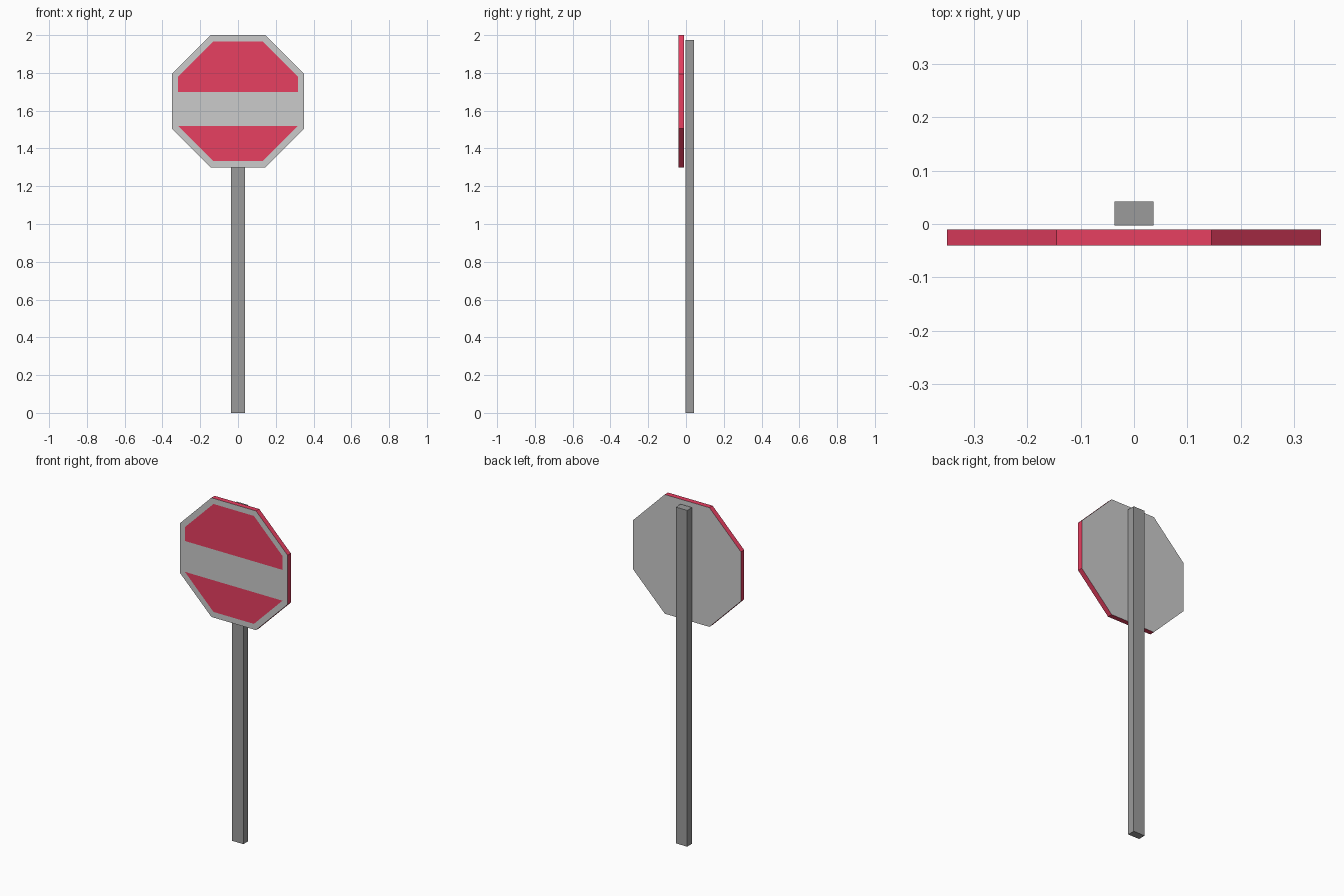
import bpy, bmesh
from math import pi, cos, tan
from mathutils import Matrix

if "Cube" in bpy.data.objects:
    bpy.data.objects.remove(bpy.data.objects["Cube"])


def material(name, rgb):
    m = bpy.data.materials.new(name)
    m.diffuse_color = (*rgb, 1)
    m.use_nodes = True
    m.node_tree.nodes["Principled BSDF"].inputs["Base Color"].default_value = m.diffuse_color
    return m


def make_object(name, bm, mats):
    bmesh.ops.recalc_face_normals(bm, faces=bm.faces)
    me = bpy.data.meshes.new(name)
    bm.to_mesh(me)
    bm.free()
    for m in mats:
        me.materials.append(m)
    ob = bpy.data.objects.new(name, me)
    bpy.context.collection.objects.link(ob)
    return ob


red = material("sign_red", (0.8, 0.05, 0.12))
grey = material("reflective_grey", (0.62, 0.62, 0.62))
dark = material("post_grey", (0.33, 0.33, 0.33))

APOTHEM, CENTRE_Z, BORDER = 0.35, 1.65, 0.033
FRONT_Y, BACK_Y = -0.04, -0.01

# Sign plate: octagonal slab with red rim, grey front and back
bm = bmesh.new()
place = (Matrix.Translation((0, FRONT_Y, CENTRE_Z))
         @ Matrix.Rotation(pi / 2, 4, 'X') @ Matrix.Rotation(pi / 8, 4, 'Z'))
bmesh.ops.create_circle(bm, segments=8, radius=APOTHEM / cos(pi / 8),
                        cap_ends=True, matrix=place)
ext = bmesh.ops.extrude_face_region(bm, geom=bm.faces[:], use_keep_orig=True)
bmesh.ops.translate(bm, vec=(0, BACK_Y - FRONT_Y, 0),
                    verts=[g for g in ext['geom'] if isinstance(g, bmesh.types.BMVert)])
bmesh.ops.recalc_face_normals(bm, faces=bm.faces)
for f in bm.faces:
    f.material_index = 1 if abs(f.normal.y) > 0.9 else 0

# Border on the front, then a grey bar cut between two red panels
front = min(bm.faces, key=lambda f: f.calc_center_median().y)
bmesh.ops.inset_region(bm, faces=[front], thickness=BORDER, use_even_offset=True)
lower_z = CENTRE_Z - (APOTHEM - BORDER) * tan(pi / 8)
inner = [front]
for z in (1.70, lower_z):
    geom = list({g for f in inner for g in (f, *f.edges, *f.verts)})
    bmesh.ops.bisect_plane(bm, geom=geom, dist=1e-4,
                           plane_co=(0, 0, z), plane_no=(0, 0, 1))
    inner = [f for f in bm.faces if f.normal.y < -0.9
             and all(abs(v.co.x) < APOTHEM - BORDER + 1e-3
                     and abs(v.co.z - CENTRE_Z) < APOTHEM - BORDER + 1e-3
                     for v in f.verts)]
for f in inner:
    z = f.calc_center_bounds().z
    f.material_index = 1 if lower_z < z < 1.70 else 0
make_object("sign_plate", bm, [red, grey])

# Post: square bar just behind the plate
bm = bmesh.new()
bmesh.ops.create_cube(bm, size=1, matrix=Matrix.Translation((0, 0.0195, 0.9875))
                      @ Matrix.Diagonal((0.074, 0.045, 1.975, 1)))
make_object("post", bm, [dark])
